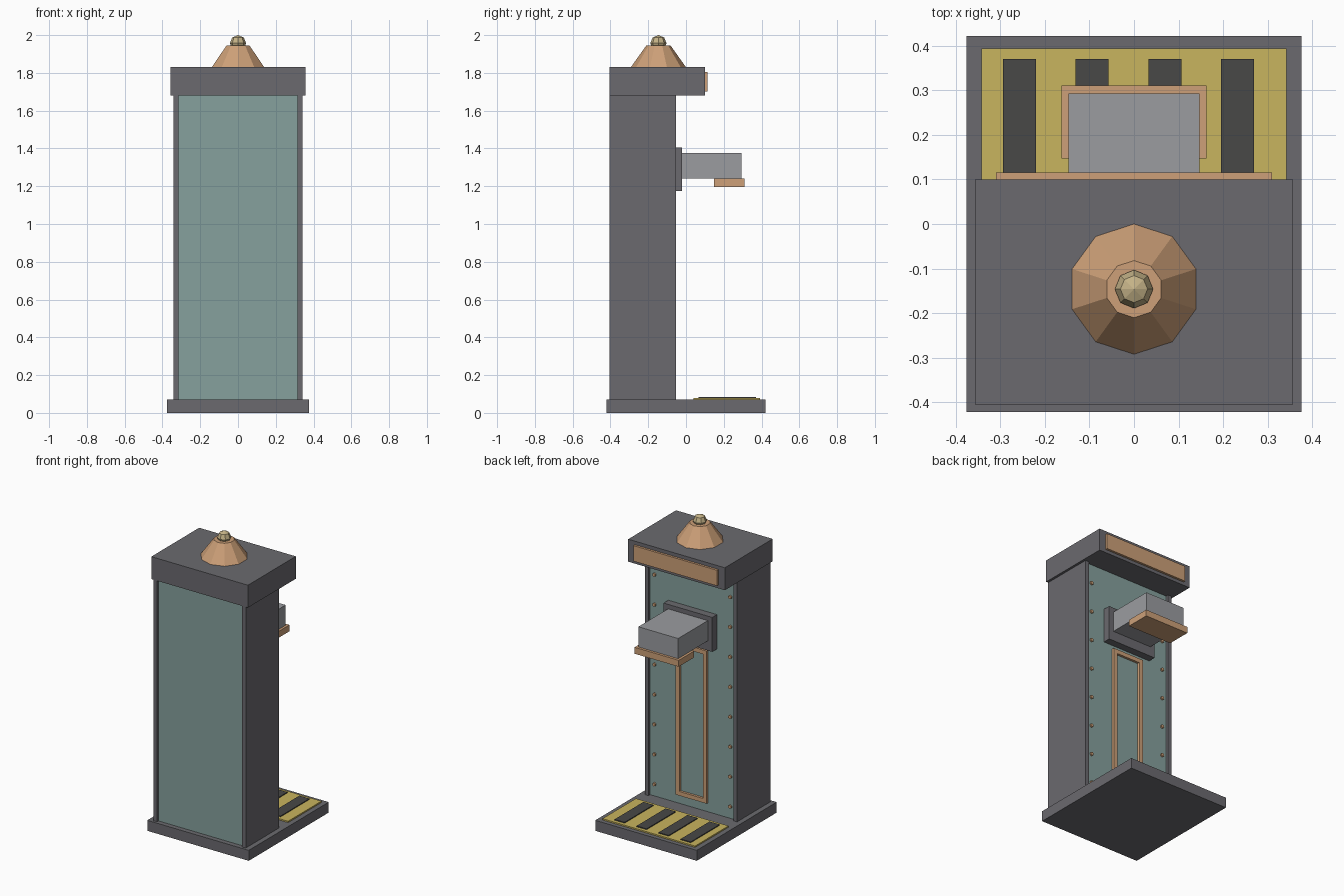
import bpy
import math

if "Cube" in bpy.data.objects:
    bpy.data.objects.remove(bpy.data.objects["Cube"])


def material(name, r, g, b):
    """Flat material from 0-255 display values, stored as linear."""
    def lin(c):
        c /= 255
        return c / 12.92 if c <= 0.04045 else ((c + 0.055) / 1.055) ** 2.4
    m = bpy.data.materials.new(name)
    m.diffuse_color = (lin(r), lin(g), lin(b), 1)
    m.use_nodes = True
    m.node_tree.nodes["Principled BSDF"].inputs["Base Color"].default_value = m.diffuse_color
    return m


DARK = material("dark_grey", 107, 106, 111)
TEAL = material("teal", 134, 161, 157)
COPPER = material("copper", 205, 160, 120)
YELLOW = material("yellow", 201, 181, 94)
BLACK = material("stripe_black", 72, 72, 71)
GREY = material("light_grey", 155, 156, 160)
LAMP = material("lamp_cream", 196, 178, 135)


def finish(name, mat):
    ob = bpy.context.object
    ob.name = name
    ob.data.materials.append(mat)
    return ob


def box(name, mat, x, y, z):
    """Box from (min, max) ranges on each axis."""
    bpy.ops.mesh.primitive_cube_add(size=1, location=[sum(r) / 2 for r in (x, y, z)])
    ob = finish(name, mat)
    ob.scale = [r[1] - r[0] for r in (x, y, z)]
    bpy.ops.object.transform_apply(location=False, rotation=False, scale=True)
    return ob


# Base slab and hazard mat behind the cabinet
box("base", DARK, (-0.375, 0.375), (-0.422, 0.422), (0, 0.07))
box("floor_mat", YELLOW, (-0.342, 0.342), (0.04, 0.393), (0.07, 0.079))
for i in range(4):
    cx = -0.257 + i * 0.163
    box("mat_stripe", BLACK, (cx - 0.037, cx + 0.037), (0.065, 0.37), (0.079, 0.085))

# Cabinet: recessed core between two side walls
BACK = -0.07
box("cabinet_core", TEAL, (-0.314, 0.314), (-0.39, BACK), (0.07, 1.68))
for s in (-1, 1):
    box("side_wall", DARK, sorted((s * 0.314, s * 0.341)), (-0.405, -0.052), (0.07, 1.68))

# Rivets down both edges of the back panel
for s in (-1, 1):
    for i in range(8):
        bpy.ops.mesh.primitive_cylinder_add(
            vertices=6, radius=0.012, depth=0.02,
            location=(s * 0.28, BACK, 0.15 + i * 0.2), rotation=(math.pi / 2, 0, 0))
        finish("rivet", COPPER)

# Door trim on the back panel
trim_y = (BACK - 0.005, BACK + 0.016)
for s in (-1, 1):
    box("door_trim_side", COPPER, sorted((s * 0.087, s * 0.115)), trim_y, (0.158, 1.122))
for z in (0.13, 1.122):
    box("door_trim_cross", COPPER, (-0.115, 0.115), trim_y, (z, z + 0.028))

# Head box with mounting plate and lower tray
box("mount_plate", DARK, (-0.18, 0.18), (BACK, -0.02), (1.175, 1.405))
box("head_box", GREY, (-0.147, 0.147), (-0.02, 0.293), (1.24, 1.375))
box("head_tray", COPPER, (-0.163, 0.163), (0.147, 0.31), (1.197, 1.24))

# Roof cap with sign plate
box("roof_cap", DARK, (-0.357, 0.357), (-0.405, 0.1), (1.68, 1.83))
box("sign_plate", COPPER, (-0.309, 0.309), (0.1, 0.115), (1.702, 1.806))

# Beacon: tapered ten-sided housing and faceted lamp
bpy.ops.mesh.primitive_cone_add(vertices=10, radius1=0.146, radius2=0.064, depth=0.115,
                                location=(0, -0.146, 1.8875))
finish("beacon_housing", COPPER)
bpy.ops.mesh.primitive_uv_sphere_add(segments=8, ring_count=4, radius=0.043,
                                     location=(0, -0.146, 1.957))
finish("beacon_lamp", LAMP)
